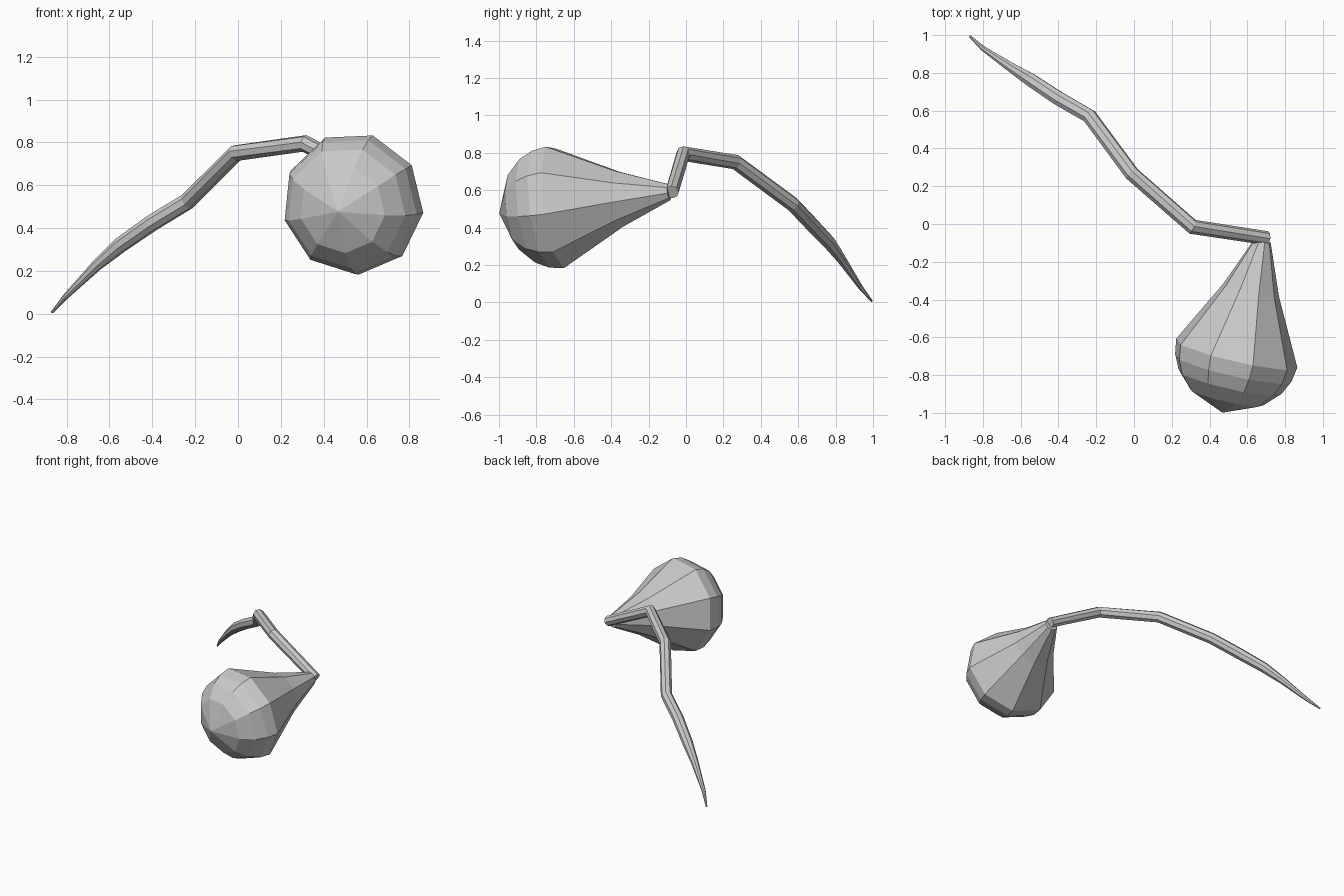
import bpy, bmesh
from math import cos, sin, tau
from mathutils import Vector

if "Cube" in bpy.data.objects:
    bpy.data.objects.remove(bpy.data.objects["Cube"])


def loft(name, centers, radii, sides, start):
    """Flat-faced tube through the centres; a zero radius closes to a point."""
    pts = [Vector(c) for c in centers]
    bm = bmesh.new()
    rings = []
    u = Vector(start)
    for i, (p, r) in enumerate(zip(pts, radii)):
        a = (p - pts[i - 1]).normalized() if i else Vector()
        b = (pts[i + 1] - p).normalized() if i < len(pts) - 1 else Vector()
        t = (a + b).normalized()
        u = (u - t * u.dot(t)).normalized()
        v = t.cross(u)
        if r == 0:
            rings.append([bm.verts.new(p)])
            continue
        rings.append([bm.verts.new(p + r * (u * cos(tau * k / sides) + v * sin(tau * k / sides)))
                      for k in range(sides)])
    for lo, hi in zip(rings, rings[1:]):
        for k in range(sides):
            j = (k + 1) % sides
            if len(hi) == 1:
                bm.faces.new((lo[k], lo[j], hi[0]))
            else:
                bm.faces.new((lo[k], lo[j], hi[j], hi[k]))
    for ring in (rings[0], rings[-1]):
        if len(ring) > 2:
            bm.faces.new(ring)
    bmesh.ops.recalc_face_normals(bm, faces=bm.faces)
    mesh = bpy.data.meshes.new(name)
    bm.to_mesh(mesh)
    bm.free()
    obj = bpy.data.objects.new(name, mesh)
    bpy.context.collection.objects.link(obj)
    return obj


# Bent stem tapering to a pointed tip
stem_path = [(0.705, -0.075, 0.59), (0.31, -0.015, 0.795), (-0.01, 0.265, 0.75),
             (-0.235, 0.57, 0.525), (-0.40, 0.665, 0.425), (-0.55, 0.765, 0.32),
             (-0.66, 0.835, 0.225), (-0.80, 0.93, 0.085), (-0.868, 0.993, 0.007)]
loft("stem", stem_path, [0.037, 0.04, 0.04, 0.04, 0.04, 0.037, 0.026, 0.014, 0.006], 8, (0, 0, 1))

# Nine-sided drooping bulb: (distance along axis, radius)
profile = [(0, 0.045), (0.27, 0.153), (0.62, 0.335), (0.70, 0.322),
           (0.775, 0.285), (0.855, 0.205), (0.94, 0)]
top = Vector((0.68, -0.09, 0.59))
axis = Vector((-0.14, -0.60, -0.075)).normalized()
loft("bulb", [top + axis * d for d, r in profile], [r for d, r in profile], 9, (0.024, 0.04, -0.335))
